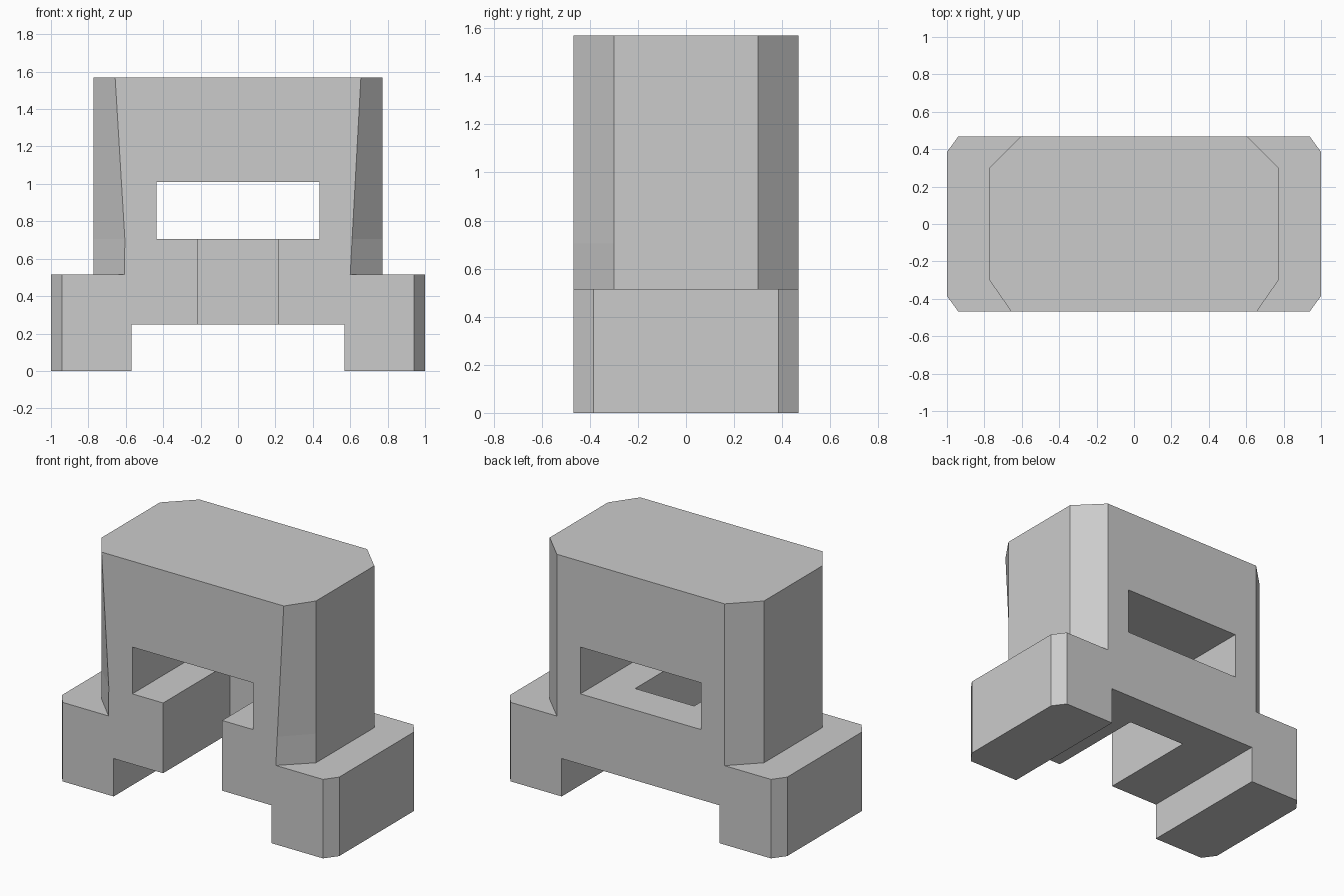
import bpy
import bmesh

if "Cube" in bpy.data.objects:
    bpy.data.objects.remove(bpy.data.objects["Cube"], do_unlink=True)

grey = bpy.data.materials.new("light grey")
grey.use_nodes = True
grey.diffuse_color = (0.6, 0.6, 0.6, 1)
grey.node_tree.nodes["Principled BSDF"].inputs["Base Color"].default_value = (0.6, 0.6, 0.6, 1)

DEPTH = 0.467  # half the depth


def finish(name, bm):
    bmesh.ops.recalc_face_normals(bm, faces=bm.faces[:])
    mesh = bpy.data.meshes.new(name)
    bm.to_mesh(mesh)
    bm.free()
    mesh.materials.append(grey)
    obj = bpy.data.objects.new(name, mesh)
    bpy.context.collection.objects.link(obj)
    return obj


def octagon(side_x, side_y, back_x, right_x, left_x):
    """Chamfered rectangle; the front corners may differ."""
    return [(-right_x, -DEPTH), (left_x, -DEPTH), (side_x, -side_y), (side_x, side_y),
            (back_x, DEPTH), (-back_x, DEPTH), (-side_x, side_y), (-side_x, -side_y)]


def loft(name, sections):
    """Solid through a stack of (height, outline) sections."""
    bm = bmesh.new()
    rings = [[bm.verts.new((x, y, z)) for x, y in outline] for z, outline in sections]
    for low, high in zip(rings, rings[1:]):
        for i in range(len(low)):
            j = (i + 1) % len(low)
            bm.faces.new((low[i], low[j], high[j], high[i]))
    bm.faces.new(rings[0][::-1])
    bm.faces.new(rings[-1])
    return finish(name, bm)


def box(name, x0, x1, y0, y1, z0, z1):
    obj = loft(name, [(z, [(x0, y0), (x1, y0), (x1, y1), (x0, y1)]) for z in (z0, z1)])
    obj.hide_render = True
    return obj


def combine(target, tool, operation):
    mod = target.modifiers.new(tool.name, 'BOOLEAN')
    mod.operation = operation
    mod.solver = 'EXACT'
    mod.object = tool
    bpy.context.view_layer.objects.active = target
    bpy.ops.object.modifier_apply(modifier=mod.name)
    bpy.data.objects.remove(tool, do_unlink=True)


# Wide base with small corner chamfers
base_outline = octagon(1.0, 0.385, 0.94, 0.94, 0.94)
block = loft("bridge_block", [(0, base_outline), (0.515, base_outline)])

# Upper body, front chamfers narrowing towards the top
tower = loft("upper_body", [
    (0.515, octagon(0.773, 0.30, 0.605, 0.607, 0.60)),
    (0.705, octagon(0.773, 0.30, 0.605, 0.605, 0.61)),
    (1.57, octagon(0.773, 0.30, 0.605, 0.657, 0.657))])
combine(block, tower, 'UNION')

# Gap between the feet, window through the body, slot open to the front
combine(block, box("foot_gap", -0.57, 0.57, -1, 1, -0.2, 0.247), 'DIFFERENCE')
combine(block, box("window_cut", -0.435, 0.435, -1, 1, 0.705, 1.01), 'DIFFERENCE')
combine(block, box("front_slot", -0.213, 0.213, -1, 0.22, 0.1, 0.85), 'DIFFERENCE')
